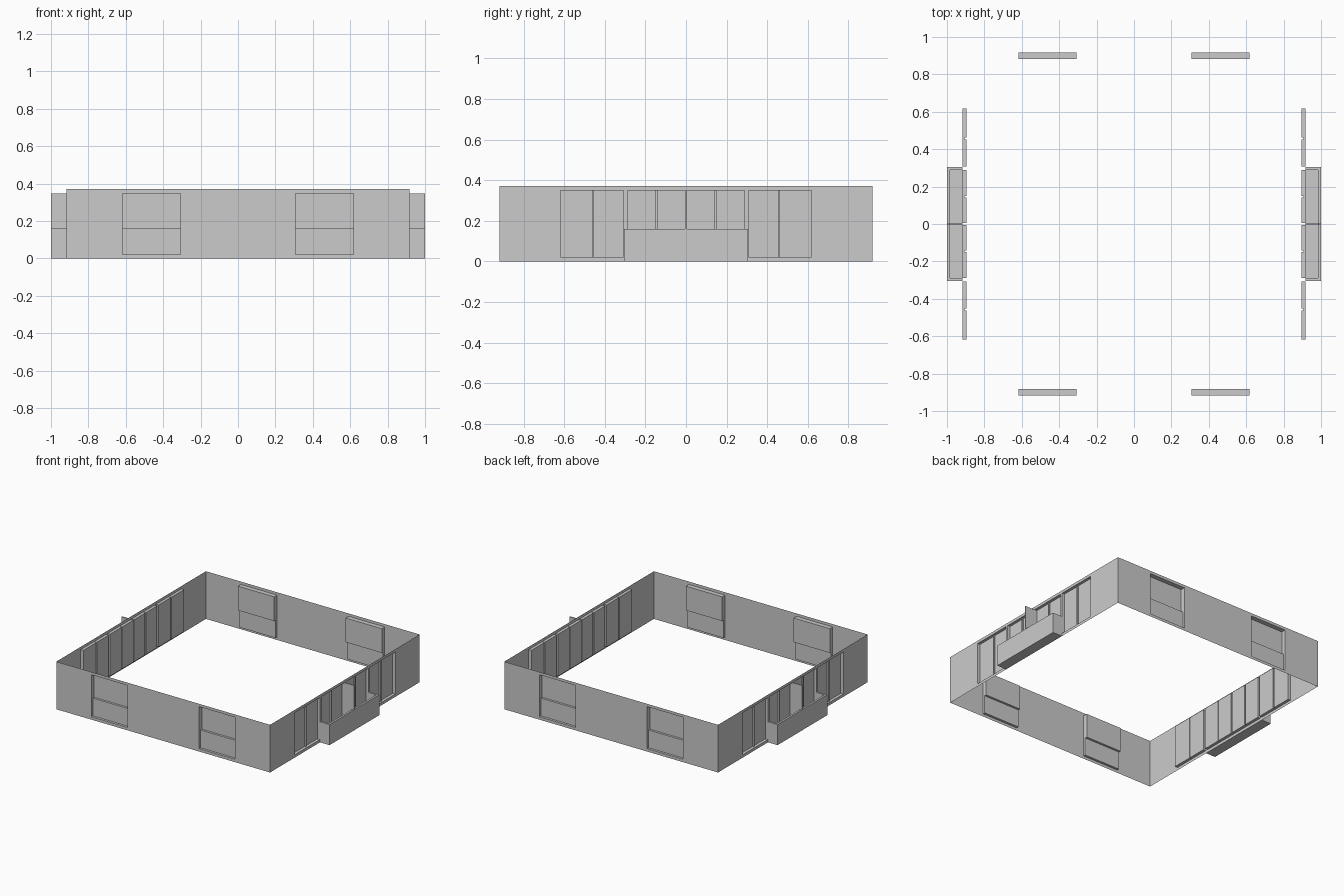
import bpy, bmesh, math
from mathutils import Matrix

if "Cube" in bpy.data.objects:
    bpy.data.objects.remove(bpy.data.objects["Cube"])

W, H = 0.918, 0.37           # half width and height of the wall sheets
Z0, ZM, Z1 = 0.022, 0.16, 0.348


def finish(bm, name, turn=0.0):
    """Turn a part about the z axis and link it."""
    bm.transform(Matrix.Rotation(turn, 4, 'Z'))
    me = bpy.data.meshes.new(name)
    bm.to_mesh(me)
    bm.free()
    ob = bpy.data.objects.new(name, me)
    bpy.context.collection.objects.link(ob)
    return ob


def wall(name, recesses, turn):
    """Sheet wall facing -y; recesses are (u0, u1, z0, z1, depth)."""
    us = sorted({-W, W} | {u for r in recesses for u in r[:2]})
    zs = sorted({0.0, H} | {z for r in recesses for z in r[2:4]})

    def depth(i, j):
        u, z = (us[i] + us[i + 1]) / 2, (zs[j] + zs[j + 1]) / 2
        return next((r[4] for r in recesses
                     if r[0] < u < r[1] and r[2] < z < r[3]), 0.0)

    bm = bmesh.new()

    def quad(*pts):
        bm.faces.new([bm.verts.new((u, d - W, z)) for u, d, z in pts])

    for i in range(len(us) - 1):
        for j in range(len(zs) - 1):
            a, b, c, e, d = us[i], us[i + 1], zs[j], zs[j + 1], depth(i, j)
            quad((a, d, c), (b, d, c), (b, d, e), (a, d, e))
            # jamb towards the previous column
            if i and depth(i - 1, j) != d:
                p = depth(i - 1, j)
                quad((a, p, c), (a, d, c), (a, d, e), (a, p, e))
            # sill or head towards the row below
            if j and depth(i, j - 1) != d:
                p = depth(i, j - 1)
                quad((a, p, c), (b, p, c), (b, d, c), (a, d, c))
    bmesh.ops.remove_doubles(bm, verts=bm.verts, dist=1e-5)
    bmesh.ops.dissolve_limit(bm, angle_limit=0.01, verts=bm.verts, edges=bm.edges)
    return finish(bm, name, turn)


def box(name, x0, x1, y0, y1, z0, z1, turn):
    bm = bmesh.new()
    bmesh.ops.create_cube(bm, size=1)
    for v in bm.verts:
        v.co = ((x0 + x1) / 2 + v.co.x * (x1 - x0),
                (y0 + y1) / 2 + v.co.y * (y1 - y0),
                (z0 + z1) / 2 + v.co.z * (z1 - z0))
    return finish(bm, name, turn)


# Two-sash windows: the upper sash is set deeper than the lower one
windows = []
for a, b in ((-0.617, -0.307), (0.307, 0.617)):
    windows += [(a, b, Z0, ZM, 0.018), (a, b, ZM, Z1, 0.035)]

# Glazed doors: two panes with a slim mullion standing forward
doors = []
for a, m0, m1, b in ((0.307, 0.453, 0.463, 0.618), (0.005, 0.141, 0.150, 0.288)):
    for u0, u1, d in ((a, m0, 0.022), (m0, m1, 0.011), (m1, b, 0.022)):
        doors += [(u0, u1, Z0, Z1, d), (-u1, -u0, Z0, Z1, d)]

wall("front_wall", windows, 0)
wall("back_wall", windows, math.pi)

for side, turn in (("right", math.pi / 2), ("left", -math.pi / 2)):
    wall(side + "_wall", doors, turn)

    # Balcony parapet: U-shaped outline raised from the ground
    B, T = 0.305, 0.015
    outline = [(-B, -W), (-B, -1), (B, -1), (B, -W),
               (B - T, -W), (B - T, -1 + T), (-B + T, -1 + T), (-B + T, -W)]
    bm = bmesh.new()
    base = bm.faces.new([bm.verts.new((x, y, 0)) for x, y in outline])
    top = bmesh.ops.extrude_face_region(bm, geom=[base], use_keep_orig=True)["geom"]
    bmesh.ops.translate(bm, vec=(0, 0, ZM),
                        verts=[g for g in top if isinstance(g, bmesh.types.BMVert)])
    bmesh.ops.recalc_face_normals(bm, faces=bm.faces)
    finish(bm, side + "_balcony_parapet", turn)

    # Balcony floor and the screen dividing it in two
    box(side + "_balcony_floor", -B + T, B - T, -1 + T, -W, 0, 0.02, turn)
    box(side + "_balcony_divider", -0.004, 0.004, -1, -W, 0.02, Z1, turn)
